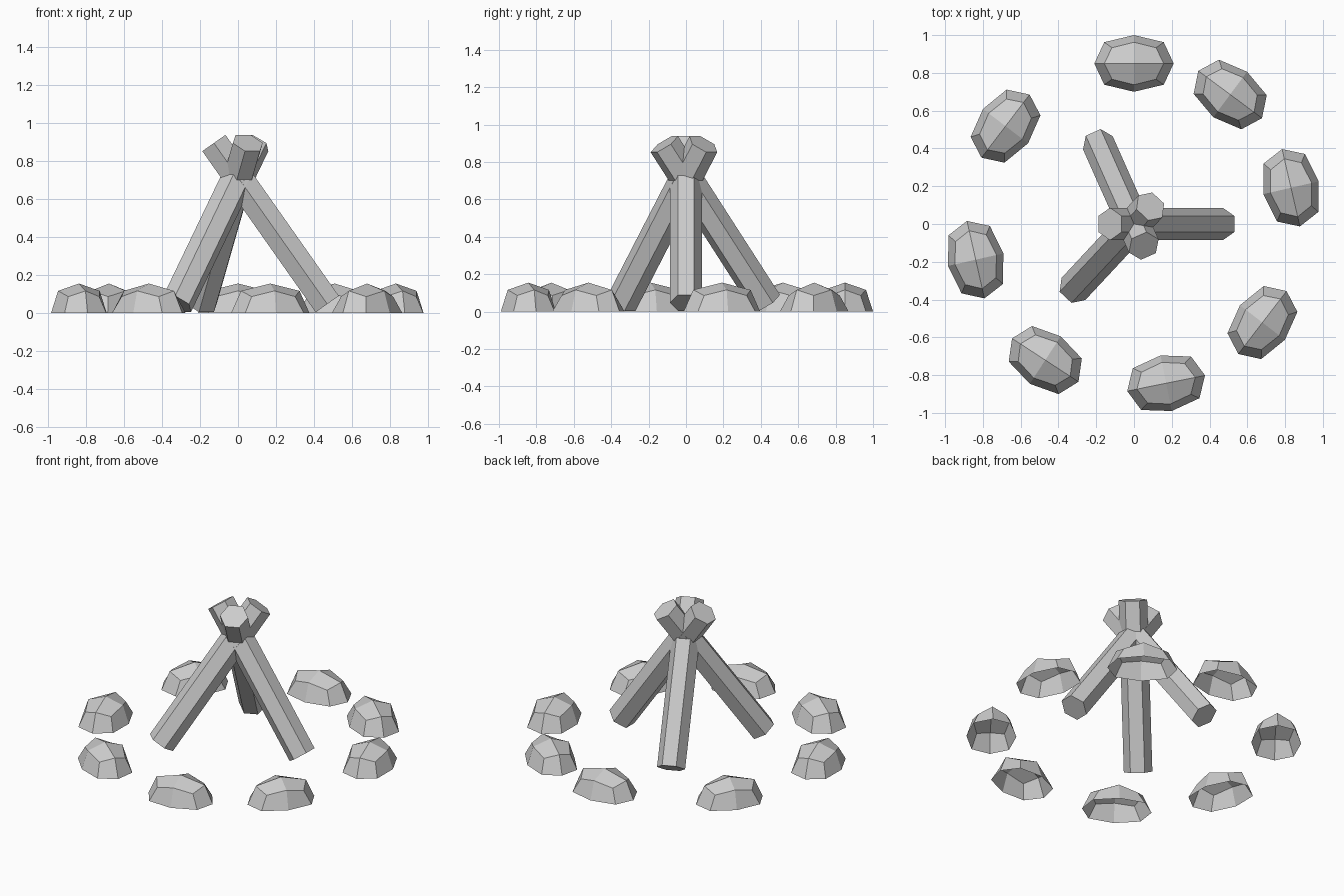
import bpy, bmesh
from math import sin, cos, radians
from mathutils import Vector

if "Cube" in bpy.data.objects:
    bpy.data.objects.remove(bpy.data.objects["Cube"])


def finish(bm, name):
    bmesh.ops.recalc_face_normals(bm, faces=bm.faces)
    mesh = bpy.data.meshes.new(name)
    bm.to_mesh(mesh)
    bm.free()
    obj = bpy.data.objects.new(name, mesh)
    bpy.context.collection.objects.link(obj)
    return obj


# Ring stone: rounded low-poly cube, lower half removed, open underneath
def stone(name, radius, angle):
    bm = bmesh.new()
    bmesh.ops.create_cube(bm, size=2)
    bmesh.ops.subdivide_edges(bm, edges=bm.edges[:], cuts=1, use_grid_fill=True)
    rounding = {1: 1.0, 2: 0.75, 3: 0.5556}
    for v in bm.verts:
        v.co *= rounding[sum(abs(c) > 0.5 for c in v.co)]
    low = [v for v in bm.verts if v.co.z < -0.1]
    bmesh.ops.delete(bm, geom=low, context='VERTS')
    for v in bm.verts:
        v.co = Vector((v.co.x * 0.15, v.co.y * 0.21, v.co.z * 0.155))
    obj = finish(bm, name)
    a = radians(angle)
    obj.location = (radius * cos(a), radius * sin(a), 0)
    obj.rotation_euler.z = a


# Leaning log: six-sided prism from the ground, past the crossing point
def log(name, angle, r=0.086):
    a = radians(angle)
    out = Vector((cos(a), sin(a), 0))
    side = Vector((-sin(a), cos(a), 0))
    foot = out * 0.47 + Vector((0, 0, 0.047))
    head = out * -0.127 + Vector((0, 0, 0.895))
    up = (head - foot).normalized().cross(side).normalized()
    bm = bmesh.new()
    rings = []
    for c in (foot, head):
        rings.append([bm.verts.new(c + r * (side * cos(radians(60 * k)) + up * sin(radians(60 * k))))
                      for k in range(6)])
    for k in range(6):
        j = (k + 1) % 6
        bm.faces.new((rings[0][k], rings[0][j], rings[1][j], rings[1][k]))
    for ring in rings:
        bm.faces.new(ring)
    finish(bm, name)


# Stone circle
stone_angles = (90, 53.4, 13, -37.5, -78.6, -123.1, -167.3, 142.7)
stone_radii = (0.85, 0.854, 0.853, 0.857, 0.86, 0.86, 0.859, 0.855)
for i, (ang, rad) in enumerate(zip(stone_angles, stone_radii)):
    stone(f"ring_stone_{i + 1}", rad, ang)

# Tripod of logs
for i, ang in enumerate((0, 114, 227)):
    log(f"log_{i + 1}", ang)
